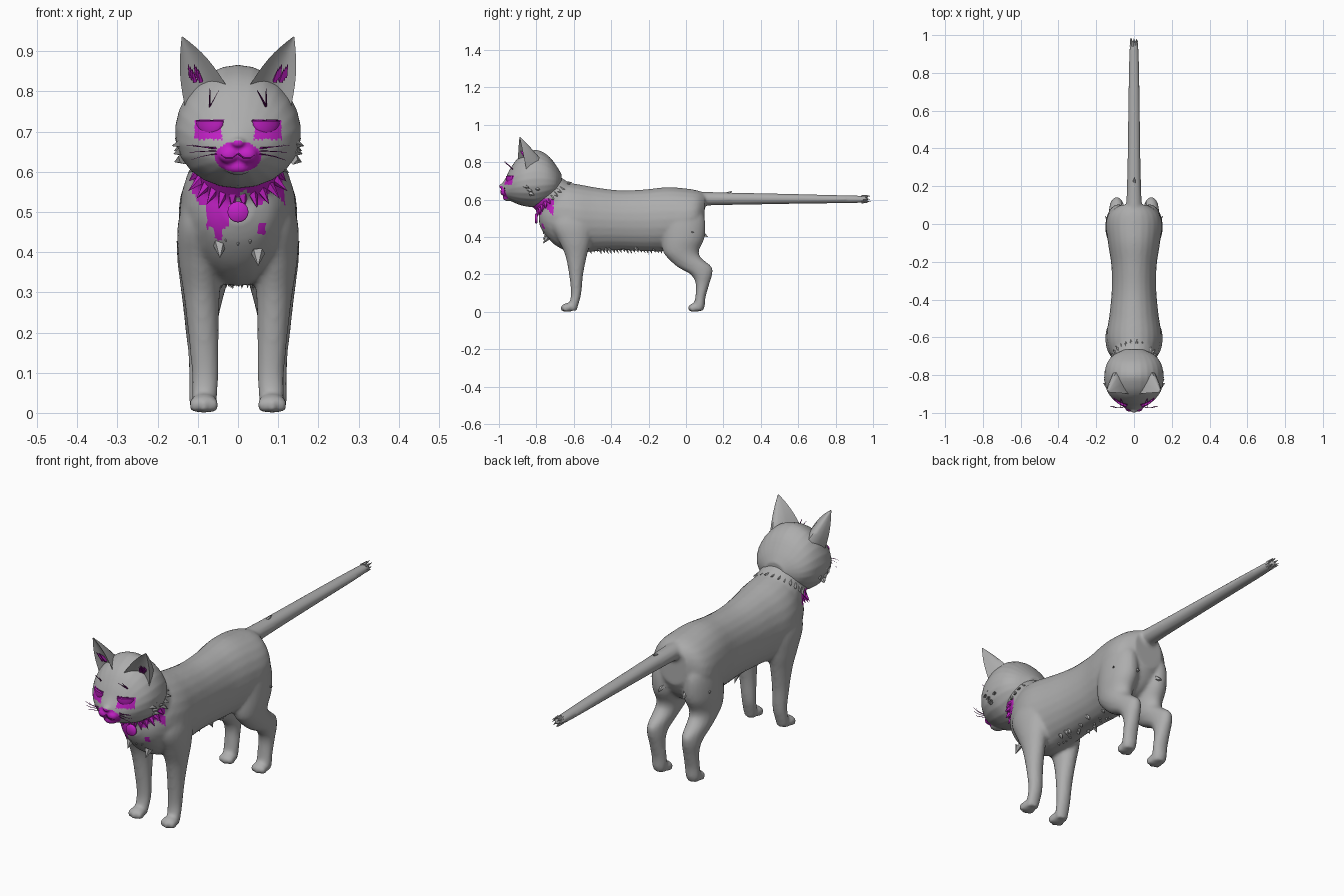
import bpy, bmesh, math, random
from mathutils import Vector

if "Cube" in bpy.data.objects:
    bpy.data.objects.remove(bpy.data.objects["Cube"])
random.seed(4)


def material(name, rgb):
    m = bpy.data.materials.new(name)
    m.diffuse_color = (*rgb, 1)
    m.use_nodes = True
    m.node_tree.nodes["Principled BSDF"].inputs["Base Color"].default_value = m.diffuse_color
    return m


GREY = material("grey fur", (0.42, 0.42, 0.42))
MAGENTA = material("magenta", (0.55, 0.015, 0.57))
DARK = material("dark magenta", (0.16, 0.005, 0.17))


def smooth_rows(rows, sub=4):
    """Catmull-Rom interpolation of a table of ring values."""
    out = []
    for i in range(len(rows) - 1):
        a, b, c, d = (rows[max(0, min(len(rows) - 1, i + k))] for k in (-1, 0, 1, 2))
        for s in range(sub):
            t = s / sub
            out.append([0.5 * (2*q + (r-p)*t + (2*p-5*q+4*r-s4)*t*t + (3*q-p-3*r+s4)*t**3)
                        for p, q, r, s4 in zip(a, b, c, d)])
    return out + [list(rows[-1])]


def loft(bm, rings):
    loops = [[bm.verts.new(p) for p in r] for r in rings]
    n = len(loops[0])
    for a, b in zip(loops, loops[1:]):
        for i in range(n):
            bm.faces.new((a[i], a[(i+1) % n], b[(i+1) % n], b[i]))
    bm.faces.new(loops[0])
    bm.faces.new(loops[-1][::-1])


ANGLES = [2 * math.pi * i / 24 for i in range(24)]


def along_y(bm, rows, egg=0.0):
    """Rows: y, bottom, top, half width."""
    loft(bm, [[((w * math.cos(a) * (1 - egg * math.sin(a))), y,
                (b + t) / 2 + (t - b) / 2 * math.sin(a)) for a in ANGLES]
              for y, b, t, w in smooth_rows(rows)])


def along_z(bm, rows, side):
    """Rows: z, back and front y, inner and outer x."""
    loft(bm, [[(side * ((x0 + x1) / 2 + (x1 - x0) / 2 * math.cos(a)),
                (y0 + y1) / 2 + (y1 - y0) / 2 * math.sin(a), z) for a in ANGLES]
              for z, y0, y1, x0, x1 in smooth_rows(rows)])


def blob(bm, c, r):
    v = bmesh.ops.create_uvsphere(bm, u_segments=16, v_segments=10, radius=1)["verts"]
    bmesh.ops.scale(bm, vec=r, verts=v)
    bmesh.ops.translate(bm, vec=c, verts=v)


def finish(name, bm, mats, voxel=None, smooth=3, rule=None):
    bmesh.ops.recalc_face_normals(bm, faces=bm.faces)
    me = bpy.data.meshes.new(name)
    bm.to_mesh(me)
    bm.free()
    ob = bpy.data.objects.new(name, me)
    bpy.context.collection.objects.link(ob)
    bpy.ops.object.select_all(action='DESELECT')
    ob.select_set(True)
    bpy.context.view_layer.objects.active = ob
    if voxel:
        rm = ob.modifiers.new("blend", 'REMESH')
        rm.mode, rm.voxel_size = 'VOXEL', voxel
        sm = ob.modifiers.new("soften", 'SMOOTH')
        sm.factor, sm.iterations = 0.5, smooth
        for m in (rm, sm):
            bpy.ops.object.modifier_apply(modifier=m.name)
    for m in mats:
        ob.data.materials.append(m)
    if rule:
        for p in ob.data.polygons:
            p.material_index = int(rule(p.center))
    bpy.ops.object.shade_smooth_by_angle(angle=math.radians(60))
    return ob


def spike(bm, base, tip, r, n=5):
    base, tip = Vector(base), Vector(tip)
    d = (tip - base).normalized()
    u = d.orthogonal().normalized()
    v = d.cross(u)
    ring = [bm.verts.new(base + r * (u * math.cos(k * 2 * math.pi / n) + v * math.sin(k * 2 * math.pi / n)))
            for k in range(n)]
    top = bm.verts.new(tip)
    for k in range(n):
        bm.faces.new((ring[k], ring[(k+1) % n], top))
    bm.faces.new(ring[::-1])


# Torso, neck, legs and tail, blended into one skin
bm = bmesh.new()
along_y(bm, [(-.785, .47, .56, .04), (-.76, .42, .60, .085), (-.71, .365, .66, .118), (-.65, .33, .69, .138),
             (-.58, .315, .683, .145), (-.48, .325, .665, .13), (-.35, .33, .65, .118), (-.22, .325, .655, .12),
             (-.1, .325, .667, .138), (0, .34, .66, .148), (.06, .38, .65, .13), (.1, .45, .635, .075)])
along_y(bm, [(.0, .56, .65, .05), (.1, .568, .642, .042), (.25, .572, .638, .036), (.6, .578, .63, .031),
             (.9, .582, .622, .026), (.96, .588, .618, .018), (.975, .597, .608, .006)])
neck = []
for t in (0, .35, .7, 1):
    c, r = Vector((0, -.62 - .15 * t, .54 + .12 * t)), .125 - .02 * t
    neck.append([c + Vector((r * .98 * math.cos(a), .72 * r * math.sin(a), .72 * r * math.sin(a)))
                 for a in ANGLES])
loft(bm, neck)
for s in (-1, 1):
    along_z(bm, [(.57, -.69, -.54, .04, .125), (.47, -.72, -.5, .03, .15), (.38, -.68, -.51, .035, .148),
                 (.3, -.645, -.53, .045, .136), (.2, -.625, -.55, .048, .124), (.1, -.615, -.56, .048, .115),
                 (.04, -.625, -.575, .052, .115), (.008, -.63, -.585, .056, .112)], s)
    along_z(bm, [(.58, -.07, .06, .03, .115), (.5, -.12, .1, .02, .145), (.4, -.13, .1, .012, .152),
                 (.33, -.125, .07, .025, .145), (.29, -.1, .08, .036, .14), (.24, -.045, .138, .048, .134),
                 (.2, .025, .14, .052, .13), (.15, .052, .125, .054, .124), (.08, .05, .105, .052, .122),
                 (.03, .04, .1, .054, .122), (.006, .04, .09, .06, .115)], s)
    for y in (-.63, .05):
        blob(bm, (s * .085, y, .024), (.036, .036, .024))
        for k in (-1, 0, 1):
            blob(bm, (s * .085 + k * .022, y - .02 + abs(k) * .008, .02), (.014, .022, .02))


def chest_patch(c):
    if c.y > -.68:
        return False
    band = .535 + .02 * math.sin(c.x * 90) < c.z < .61 and abs(c.x) < .125 and c.y < -.71
    bib = -.078 < c.x < -.022 and c.z > .445 + .02 * math.sin(c.x * 160)
    spot = .05 < c.x < .068 and .445 < c.z < .472
    return band or bib or spot


body = finish("body", bm, [GREY, MAGENTA], .009, 3, chest_patch)

# Head with coloured muzzle and eye patches
bm = bmesh.new()
along_y(bm, [(-.985, .64, .685, .025), (-.965, .612, .715, .062), (-.94, .595, .765, .098), (-.905, .578, .815, .13),
             (-.86, .565, .848, .151), (-.8, .56, .866, .156), (-.74, .585, .838, .144), (-.695, .62, .785, .11),
             (-.665, .665, .735, .05)], .1)
for s in (-1, 1):
    blob(bm, (s * .022, -.97, .642), (.027, .024, .022))
blob(bm, (0, -.985, .672), (.018, .015, .013))
blob(bm, (0, -.95, .612), (.035, .03, .02))


def face_patch(c):
    x = abs(c.x)
    eye = .04 < x < .108 and .68 < c.z < .728 and c.y < -.86
    mouth = (x / .058) ** 2 + ((c.z - .637) / .038) ** 2 < 1 and c.y < -.9
    return eye or mouth


head = finish("head", bm, [GREY, MAGENTA], .005, 3, face_patch)


def face_y(x, z):
    hit, loc, _, _ = head.ray_cast(Vector((x, -3, z)), Vector((0, 1, 0)))
    return loc.y if hit else -.9


# Ears: curved shells hollow at the front
bm = bmesh.new()
for s in (-1, 1):
    rings, tip = [], Vector((.14, -.89, .938))
    for i in range(9):
        t = i / 8 * .98
        L = Vector((.02, -.9, .80)).lerp(tip, t) + Vector((-.004, 0, .012)) * math.sin(math.pi * t)
        R = Vector((.128, -.85, .745)).lerp(tip, t) + Vector((.010, 0, 0)) * math.sin(math.pi * t)
        ring = []
        for k, depth in [(k / 6, .11) for k in range(7)] + [(k / 6, .035) for k in range(5, 0, -1)]:
            ring.append(L.lerp(R, k) + Vector((.1, 1, .25)) * depth * (1 - t) * math.sin(math.pi * k))
        rings.append([(s * p.x, p.y, p.z) for p in ring])
    loft(bm, rings)
finish("ears", bm, [GREY])

# Ear tufts
bm = bmesh.new()
for s in (-1, 1):
    for k in range(6):
        x, z = .092 + .005 * k, .825 + .006 * (k % 3)
        spike(bm, (s * x, -.86, z), (s * (x + .008), -.888, z + .034), .007, 4)
finish("ear_tufts", bm, [MAGENTA])

# Closed eyes: half domes under a dark lid line
bm = bmesh.new()
for s in (-1, 1):
    cy = face_y(s * .07, .715)
    before = set(bm.verts)
    blob(bm, (0, 0, 0), (.034, .012, .034))
    dome = [v for v in bm.verts if v not in before]
    for v in dome:
        v.co.z = min(v.co.z, 0)
        x = s * .07 + v.co.x
        v.co = (x, face_y(x, .715) + v.co.y * .8, .726 + v.co.z)
finish("eyes", bm, [MAGENTA])


def strand(bm, pts, r):
    """Thin tapered hair."""
    loft(bm, [[(p[0] + r * f * math.cos(a), p[1] + r * f * math.sin(a), p[2] + r * f * math.sin(a + 1))
               for a in ANGLES[::6]] for p, f in zip(pts, (1, .9, .7, .3))])


# Whiskers, brow hairs, lid lines and mouth line
bm = bmesh.new()
for s in (-1, 1):
    for z, dx, dz in ((.66, .09, .006), (.652, .085, -.004), (.645, .08, -.016), (.657, .075, .01)):
        strand(bm, [(s * (.038 + dx * t), -.962 - .012 * math.sin(3 * t), z + dz * t * t) for t in (0, .33, .67, 1)], .0016)
    for dx, dz in ((.0, .045), (-.022, .04)):
        strand(bm, [(s * (.07 + dx * t), face_y(s * .07, .762) - .045 * t, .762 + dz * t) for t in (0, .33, .67, 1)], .0022)
    for x0 in (.036, .070):
        strand(bm, [(s * x, face_y(s * x, .728) - .002, .728) for x in (x0, x0 + .012, x0 + .024, x0 + .036)], .003)
    strand(bm, [(s * x, face_y(s * x, z) - .001, z) for x, z in ((0, .645), (.015, .634), (.03, .634), (.042, .642))], .002)
finish("whiskers", bm, [DARK])

# Collar tag
bm = bmesh.new()
ty = -.80
loft(bm, [[(r * math.cos(a), y, .5 + r * math.sin(a)) for a in ANGLES]
          for r, y in ((.023, ty - .007), (.026, ty - .004), (.026, ty + .004), (.023, ty + .007))])
finish("collar_tag", bm, [MAGENTA])

# Fur tufts on cheeks, neck, chest, belly, rump and tail
bm, pink = bmesh.new(), bmesh.new()
for s in (-1, 1):
    for y, z, l in ((-.86, .672, .02), (-.85, .69, .012), (-.84, .652, .016), (-.83, .632, .014), (-.80, .66, .014)):
        spike(bm, (s * .138, y, z), (s * (.145 + l), y + .02, z - .008), .015)
    spike(bm, (s * .13, .01, .43), (s * .155, .045, .425), .012)
    spike(bm, (s * .06, .085, .42), (s * .065, .12, .4), .014)
for i in range(26):
    a = 2 * math.pi * i / 26
    c = Vector((0, -.72, .615))
    d = Vector((math.cos(a), .7 * math.sin(a), .7 * math.sin(a)))
    base = c + d * .102
    front = math.sin(a) < -.2
    spike(pink if front else bm, base, c + d * (.122 + .02 * random.random()) + Vector((0, .015, -.018)), .014)
for i in range(24):
    y, x = -.52 + .018 * i, random.uniform(-.045, .045)
    spike(bm, (x, y, .345), (x, y + .015, .318 - .014 * random.random()), .012)
for x, z in ((0, .45), (-.03, .46), (.03, .455), (.05, .40), (-.045, .42)):
    spike(bm, (x, -.74, z), (x, -.765, z - .035), .018)
for i in range(8):
    a = i * math.pi / 4
    spike(bm, (.014 * math.cos(a), .94, .603 + .014 * math.sin(a)),
          (.02 * math.cos(a), .975 + .015 * random.random(), .603 + .02 * math.sin(a)), .009)
spike(bm, (0, .22, .632), (.004, .25, .648), .01)
finish("fur_tufts", bm, [GREY])
finish("collar_fur", pink, [MAGENTA])
